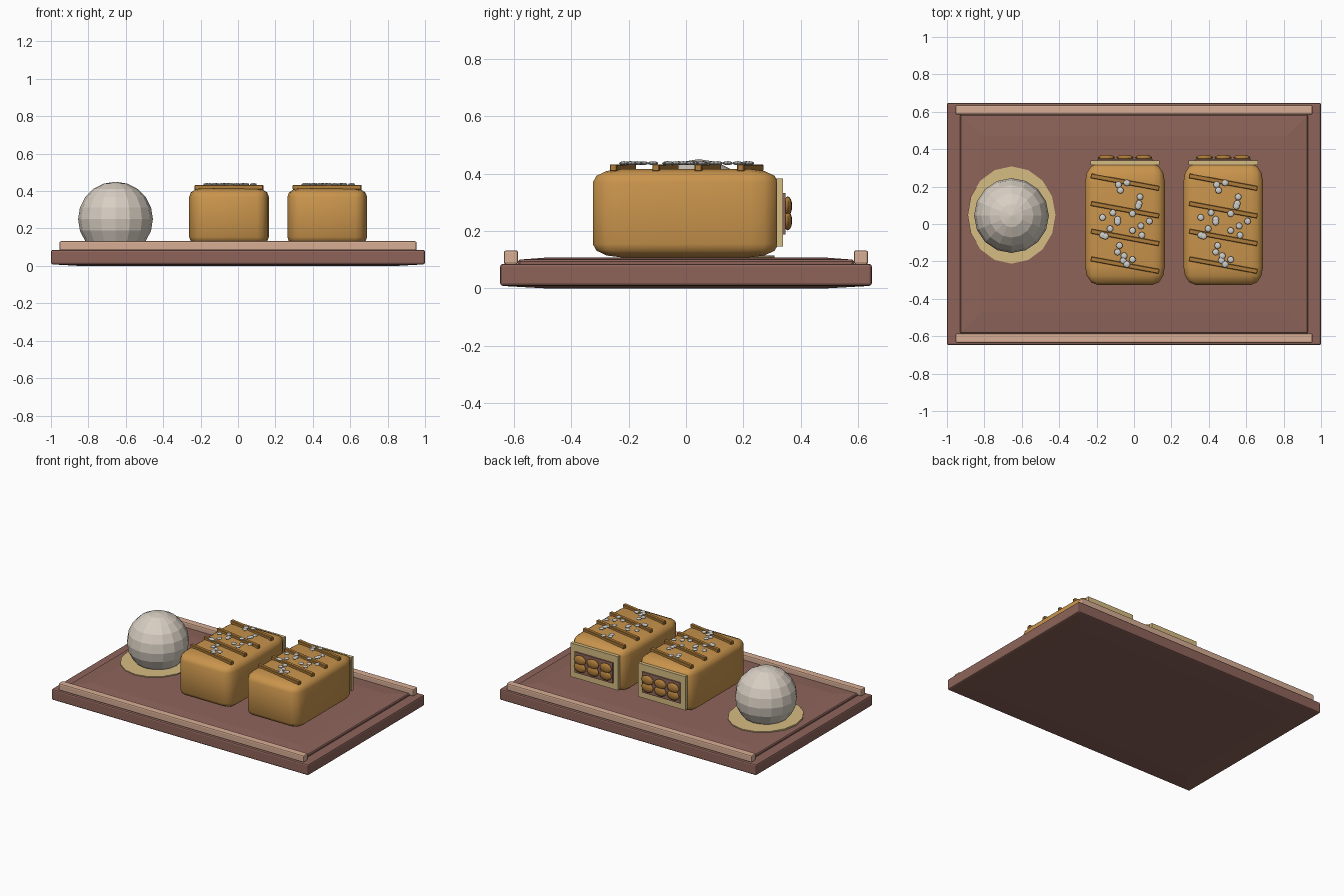
import bpy, bmesh, math
from mathutils import Matrix

if "Cube" in bpy.data.objects:
    bpy.data.objects.remove(bpy.data.objects["Cube"])


def srgb(r, g, b):
    f = lambda c: (c / 255 / 12.92) if c < 11 else ((c / 255 + 0.055) / 1.055) ** 2.4
    return (f(r), f(g), f(b), 1)


def material(name, *rgb):
    m = bpy.data.materials.new(name)
    m.diffuse_color = srgb(*rgb)
    m.use_nodes = True
    m.node_tree.nodes["Principled BSDF"].inputs["Base Color"].default_value = m.diffuse_color
    return m


WOOD = material("brown wood", 141, 100, 90)
RAIL = material("pale wood", 215, 173, 148)
CRUST = material("golden crust", 201, 148, 76)
GLAZE = material("dark glaze", 176, 125, 58)
CREAM = material("cream", 214, 188, 130)
BALL = material("off white", 216, 207, 195)
SUGAR = material("sugar grey", 205, 205, 203)


def finish(name, bm, mat, smooth=None):
    me = bpy.data.meshes.new(name)
    bm.to_mesh(me)
    bm.free()
    ob = bpy.data.objects.new(name, me)
    bpy.context.collection.objects.link(ob)
    me.materials.append(mat)
    if smooth:
        bpy.ops.object.select_all(action='DESELECT')
        ob.select_set(True)
        bpy.context.view_layer.objects.active = ob
        bpy.ops.object.shade_smooth_by_angle(angle=math.radians(smooth))
    return ob


def box(name, mat, lo, hi, bevel=0.0, segs=2, relative=False, crown=None, turn=0, smooth=None):
    """Box between two corners; a relative bevel is a fraction of each side."""
    bm = bmesh.new()
    bmesh.ops.create_cube(bm, size=1)
    size = [b - a for a, b in zip(lo, hi)]
    mid = [(a + b) / 2 for a, b in zip(lo, hi)]
    scale = Matrix.Diagonal((*size, 1))
    if not relative:
        bm.transform(scale)
    if bevel:
        bmesh.ops.bevel(bm, geom=bm.edges[:], offset=bevel, segments=segs,
                        profile=0.5, affect='EDGES')
    if relative:
        bm.transform(scale)
    if crown:  # slightly swollen face, on the top (+1) or the bottom (-1)
        side, inset, depth = crown
        bm.normal_update()
        face = max(bm.faces, key=lambda f: f.normal.z * side * f.calc_area())
        bmesh.ops.inset_region(bm, faces=[face], thickness=inset, depth=depth)
    bm.transform(Matrix.Translation(mid) @ Matrix.Rotation(turn, 4, 'Z'))
    return finish(name, bm, mat, smooth)


def ellipsoids(name, mat, centres, radii, u, v, smooth=None):
    bm = bmesh.new()
    for c in centres:
        bmesh.ops.create_uvsphere(
            bm, u_segments=u, v_segments=v, radius=1,
            matrix=Matrix.Translation(c) @ Matrix.Diagonal((*radii, 1)))
    return finish(name, bm, mat, smooth)


# Tray: base, raised panel and two long rails
box("tray_base", WOOD, (-1, -0.648, 0.008), (1, 0.648, 0.085), 0.01, crown=(-1, 0.2, 0.008))
box("tray_panel", WOOD, (-0.93, -0.585, 0.07), (0.93, 0.585, 0.1), 0.006, 1, crown=(1, 0.15, 0.008))
for side, label in ((-1, "front"), (1, "back")):
    box(label + "_rail", RAIL, (-0.955, side * 0.61 - 0.025, 0.083),
        (0.955, side * 0.61 + 0.025, 0.132), 0.008)

# Ball resting on a thin round mat
bm = bmesh.new()
bmesh.ops.create_cone(bm, cap_ends=True, segments=16, radius1=1, radius2=1, depth=1,
                      matrix=Matrix.Translation((-0.655, 0.048, 0.108))
                      @ Matrix.Diagonal((0.235, 0.26, 0.012, 1)))
finish("round_mat", bm, CREAM)
ellipsoids("ball", BALL, [(-0.655, 0.045, 0.25)], (0.2, 0.2, 0.2), 16, 10)

# Sugar pearl spots on top of each loaf
PEARLS = [(-.035, .21), (.01, .22), (-.025, .18), (.08, .145), (.075, .11), (.07, .095),
          (-.12, .035), (-.065, .06), (-.04, .025), (-.04, .01), (.04, .055), (.13, .015),
          (-.08, -.025), (-.12, -.06), (-.105, -.065), (.04, -.035), (.085, -.01),
          (.09, -.06), (-.03, -.115), (-.04, -.15), (-.005, -.17), (.04, -.19),
          (.01, -.215), (-.01, -.195)]

for cx, label in ((-0.048, "left"), (0.477, "right")):
    # Rounded loaf body
    box(label + "_loaf", CRUST, (cx - 0.213, -0.325, 0.108), (cx + 0.213, 0.322, 0.415),
        0.15, 3, relative=True, smooth=40)
    # Slanted glaze strips
    for i in range(4):
        y = -0.22 + i * 0.148
        box(f"{label}_glaze_strip_{i + 1}", GLAZE, (cx - 0.186, y - 0.0125, 0.408),
            (cx + 0.186, y + 0.0125, 0.432), 0.003, 1, turn=math.radians(-10.5))
    ellipsoids(label + "_sugar_pearls", SUGAR, [(cx + x, y, 0.436) for x, y in PEARLS],
               (0.018, 0.018, 0.007), 8, 6)
    # Cut end: cream plate, brown filling and nuts
    box(label + "_cut_end", CREAM, (cx - 0.185, 0.315, 0.145), (cx + 0.185, 0.339, 0.382))
    box(label + "_filling", WOOD, (cx - 0.148, 0.335, 0.187), (cx + 0.148, 0.347, 0.332))
    ellipsoids(label + "_nuts", GLAZE,
               [(cx + dx * 0.1, 0.355, z) for dx in (-1, 0, 1) for z in (0.235, 0.287)],
               (0.046, 0.015, 0.033), 12, 8, smooth=40)
